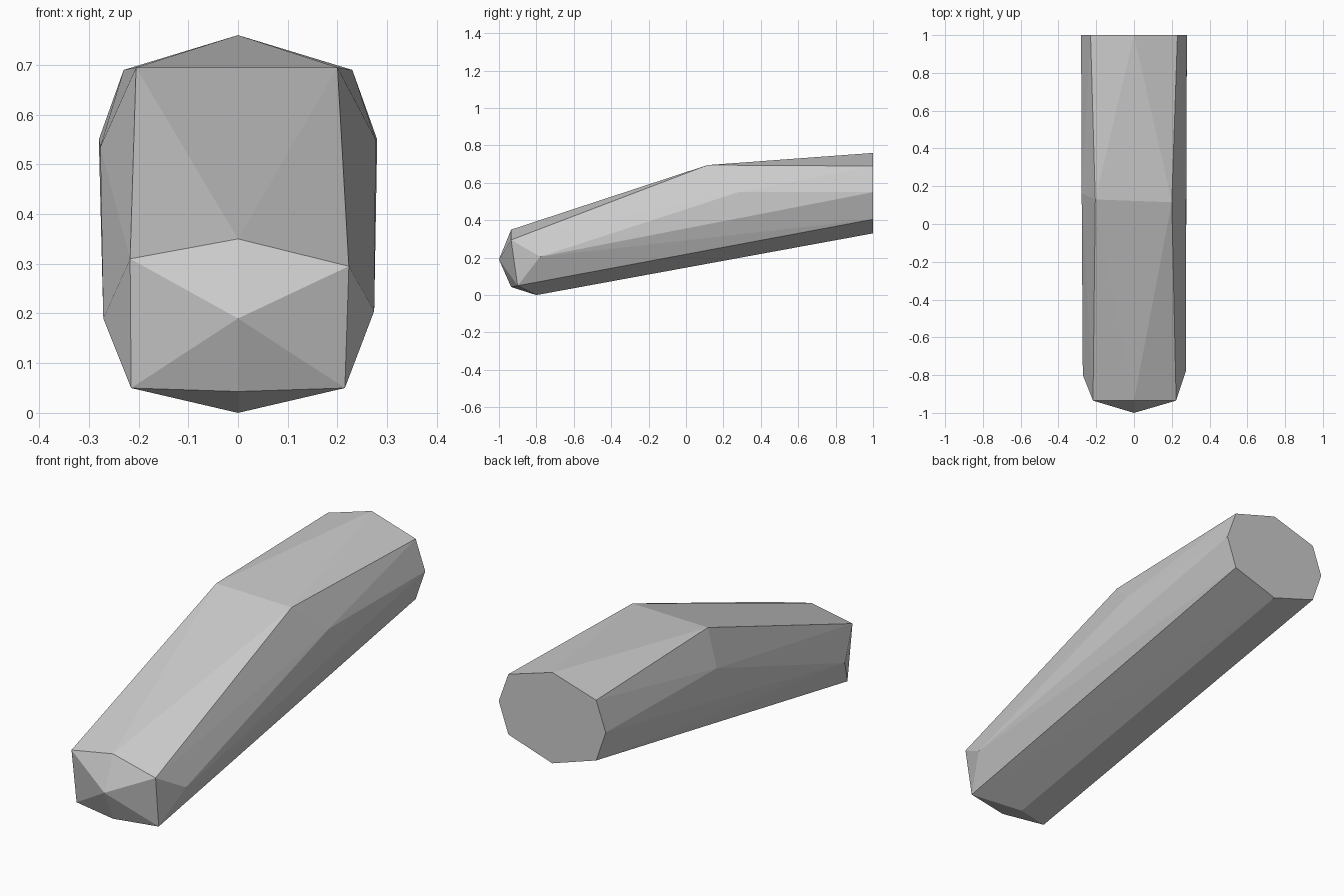
import bpy
import bmesh

cube = bpy.data.objects.get("Cube")
if cube:
    bpy.data.objects.remove(cube, do_unlink=True)

# Single plain grey
grey = bpy.data.materials.new("plain_grey")
grey.use_nodes = True
colour = (0.6, 0.6, 0.6, 1)
grey.diffuse_color = colour
grey.node_tree.nodes["Principled BSDF"].inputs["Base Color"].default_value = colour


def pair(x, y, z):
    """Left and right corner at the same height."""
    return [(-x, y, z), (x, y, z)]


# Flat octagonal rear end
rear = [(0, 1, 0.76), (0, 1, 0.33)]
rear += pair(0.23, 1, 0.69) + pair(0.28, 1, 0.55) + pair(0.23, 1, 0.405)

# Bend along the top, with slightly uneven flanks
bend = [(-0.205, 0.13, 0.695), (0.2, 0.115, 0.695),
        (-0.277, 0.165, 0.535), (0.277, 0.28, 0.55)]

# Faceted nose
nose = [(0, -1, 0.19), (0, -0.935, 0.35), (0, -0.935, 0.043), (0, -0.8, 0),
        (-0.217, -0.935, 0.31), (0.223, -0.935, 0.295),
        (-0.271, -0.8, 0.19), (0.274, -0.78, 0.205)]
nose += pair(0.215, -0.9, 0.05)

# Wrap the corners in a closed convex body
bm = bmesh.new()
for point in rear + bend + nose:
    bm.verts.new(point)
hull = bmesh.ops.convex_hull(bm, input=bm.verts)
loose = {g for g in hull["geom_interior"] + hull["geom_unused"]
         if isinstance(g, bmesh.types.BMVert)}
bmesh.ops.delete(bm, geom=list(loose), context="VERTS")
bmesh.ops.dissolve_limit(bm, angle_limit=0.005, verts=bm.verts, edges=bm.edges)
bmesh.ops.recalc_face_normals(bm, faces=bm.faces)

mesh = bpy.data.meshes.new("faceted_body")
bm.to_mesh(mesh)
bm.free()
mesh.materials.append(grey)
body = bpy.data.objects.new("faceted_body", mesh)
bpy.context.collection.objects.link(body)
